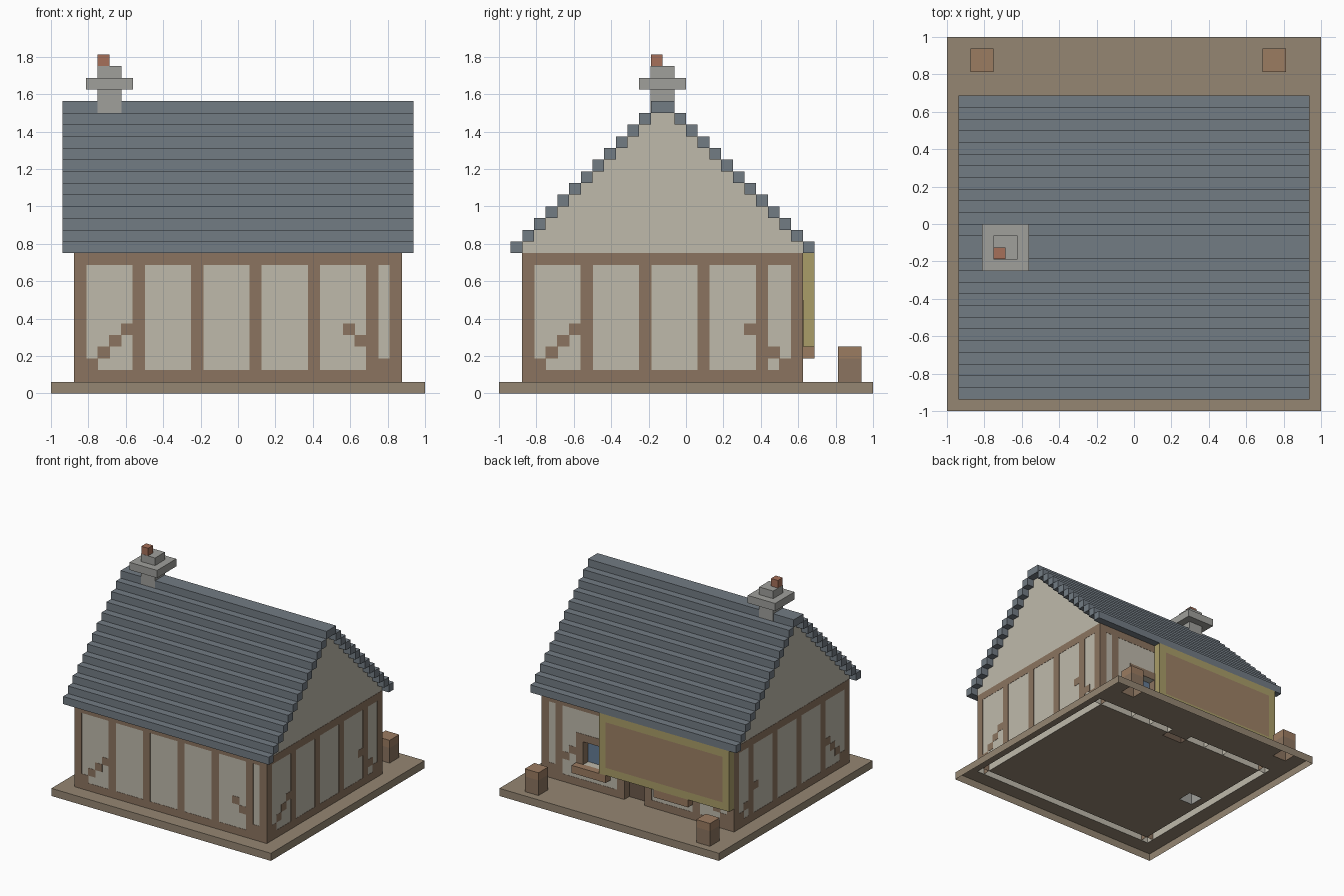
import bpy, bmesh

if "Cube" in bpy.data.objects:
    bpy.data.objects.remove(bpy.data.objects["Cube"])

V = 1 / 16      # one block; block coordinates run 0..32 in x and y, 0..29 in z


def material(name, rgb):
    m = bpy.data.materials.new(name)
    m.diffuse_color = (*rgb, 1)
    m.use_nodes = True
    m.node_tree.nodes["Principled BSDF"].inputs["Base Color"].default_value = m.diffuse_color
    return m


PLASTER = material("plaster", (0.52, 0.49, 0.41))
TIMBER = material("timber", (0.26, 0.175, 0.115))
DARK = material("dark_wood", (0.15, 0.10, 0.07))
SLATE = material("slate", (0.17, 0.20, 0.23))
STONE = material("stone", (0.35, 0.35, 0.33))
CLAY = material("clay", (0.38, 0.16, 0.10))
EARTH = material("earth", (0.30, 0.24, 0.17))
BOARD = material("board", (0.34, 0.22, 0.13))
GOLD = material("gold_trim", (0.40, 0.34, 0.14))
GLASS = material("glass", (0.13, 0.20, 0.30))
CRATE = material("crate_wood", (0.33, 0.20, 0.12))


def finish(name, bm, mat):
    me = bpy.data.meshes.new(name)
    bm.to_mesh(me)
    bm.free()
    me.materials.append(mat)
    ob = bpy.data.objects.new(name, me)
    bpy.context.collection.objects.link(ob)
    return ob


def boxes(name, mat, *spans, pad=0.0):
    """Boxes (i0,i1, j0,j1, k0,k1) in blocks; those on the ground have no underside."""
    bm = bmesh.new()
    for i0, i1, j0, j1, k0, k1 in spans:
        vs = bmesh.ops.create_cube(bm, size=1)["verts"]
        for v in vs:
            x, y, z = (c > 0 for c in v.co)
            v.co = ((i1 + pad if x else i0 - pad) * V - 1,
                    (j1 + pad if y else j0 - pad) * V - 1,
                    (k1 if z else k0) * V)
        if k0 == 1:
            low = [f for f in {f for v in vs for f in v.link_faces}
                   if all(abs(v.co.z - V) < 1e-6 for v in f.verts)]
            bmesh.ops.delete(bm, geom=low, context='FACES_ONLY')
    return finish(name, bm, mat)


# Ground slab: open underneath, with gaps in the top where hollow parts stand
def covered(i, j):
    ring = 2 <= i < 30 and 2 <= j < 26 and not (3 <= i < 29 and 3 <= j < 25)
    if 15 <= i < 18 and j in (24, 25):
        ring = j == 24
    crate = j in (29, 30) and i in (2, 3, 27, 28)
    return ring or crate or (i in (4, 5) and j in (13, 14))


bm = bmesh.new()
bmesh.ops.create_grid(bm, x_segments=32, y_segments=32, size=1)
for v in bm.verts:
    v.co.z = V
rim = bmesh.ops.extrude_edge_only(bm, edges=[e for e in bm.edges if e.is_boundary])
for v in rim["geom"]:
    if isinstance(v, bmesh.types.BMVert):
        v.co.z = 0
holes = []
for f in bm.faces:
    c = f.calc_center_median()
    if c.z > V * 0.99 and covered(int((c.x + 1) / V), int((c.y + 1) / V)):
        holes.append(f)
bmesh.ops.delete(bm, geom=holes, context='FACES')
bmesh.ops.recalc_face_normals(bm, faces=bm.faces)
finish("ground_slab", bm, EARTH)

# Plaster walls, one block thick
boxes("front_wall", PLASTER, (2, 30, 2, 3, 1, 12))
boxes("side_walls", PLASTER, (2, 3, 3, 25, 1, 12), (29, 30, 3, 25, 1, 12))
boxes("back_wall", PLASTER,
      *[(a, b, 25, 26, 1, 12) for a, b in ((2, 9), (12, 15), (18, 21), (24, 30))],
      *[(a, a + 3, 25, 26, k0, k1) for a in (9, 21) for k0, k1 in ((1, 4), (7, 12))],
      (15, 18, 25, 26, 8, 12))

# Stepped gables under the roof
boxes("gables", PLASTER,
      *[(i, i + 1, 2 + n, 26 - n, 12 + n, 13 + n) for i in (2, 29) for n in range(12)])

# Timber frame: beams, posts and corner braces laid just proud of the plaster
timber = []
for k in (1, 11):
    timber += [(2, 30, 2, 3, k, k + 1),
               (2, 3, 2, 26, k, k + 1), (29, 30, 2, 26, k, k + 1)]
timber += [(2, 30, 25, 26, 11, 12), (2, 15, 25, 26, 1, 2), (18, 30, 25, 26, 1, 2)]
timber += [(i, i + 1, 2, 3, 2, 11) for i in (2, 7, 12, 17, 22, 27, 29)]
timber += [(i, i + 1, 25, 26, 2, 11) for i in (2, 7, 14, 18, 27, 29)]
timber += [(i, i + 1, j, j + 1, 2, 11) for i in (2, 29) for j in (7, 12, 17, 22)]
for n in range(4):
    k = 2 + n
    timber += [(i, i + 1, 2, 3, k, k + 1) for i in (3 + n, 28 - n)]
    timber += [(i, i + 1, 25, 26, k, k + 1) for i in (3 + n, 28 - n)]
    timber += [(i, i + 1, j, j + 1, k, k + 1) for i in (2, 29) for j in (3 + n, 24 - n)]
boxes("timber_frame", TIMBER, *timber, pad=0.03)

# Roof: one long course per step on each slope
boxes("roof", SLATE,
      *[(1, 31, j, j + 1, 12 + n, 13 + n) for n in range(13) for j in (1 + n, 26 - n)])

# Chimney rising from the floor
boxes("chimney_stack", STONE, (4, 6, 13, 15, 1, 28), pad=0.02)
boxes("chimney_collar", STONE, (3, 7, 12, 16, 26, 27))
boxes("chimney_pot", CLAY, (4, 5, 13, 14, 28, 29))

# Back windows: recessed glass, flush frames, projecting sills
boxes("window_glass", GLASS, *[(i, i + 3, 24, 25, 4, 7) for i in (9, 21)])
frames = []
for i in (8, 20):
    frames += [(i, i + 1, 25, 26, 4, 8), (i + 4, i + 5, 25, 26, 4, 8),
               (i + 1, i + 4, 25, 26, 7, 8)]
boxes("window_frames", TIMBER, *frames, pad=0.04)
boxes("window_sills", CRATE, *[(i, i + 5, 26, 27, 3, 4) for i in (8, 20)])

# Recessed door
boxes("door", DARK, (15, 18, 24, 25, 1, 8))

# Plain sign board with a trim around it
boxes("sign_board", BOARD, (3, 20, 26, 27, 5, 11))
boxes("sign_trim", GOLD, (2, 21, 26, 27, 4, 5), (2, 21, 26, 27, 11, 12),
      (2, 3, 26, 27, 5, 11), (20, 21, 26, 27, 5, 11))

# Crates in the yard
boxes("crates", TIMBER, *[(i, i + 2, 29, 31, 1, 3) for i in (2, 27)])
boxes("crate_lids", CRATE, *[(i, i + 2, 29, 31, 3, 4) for i in (2, 27)])
